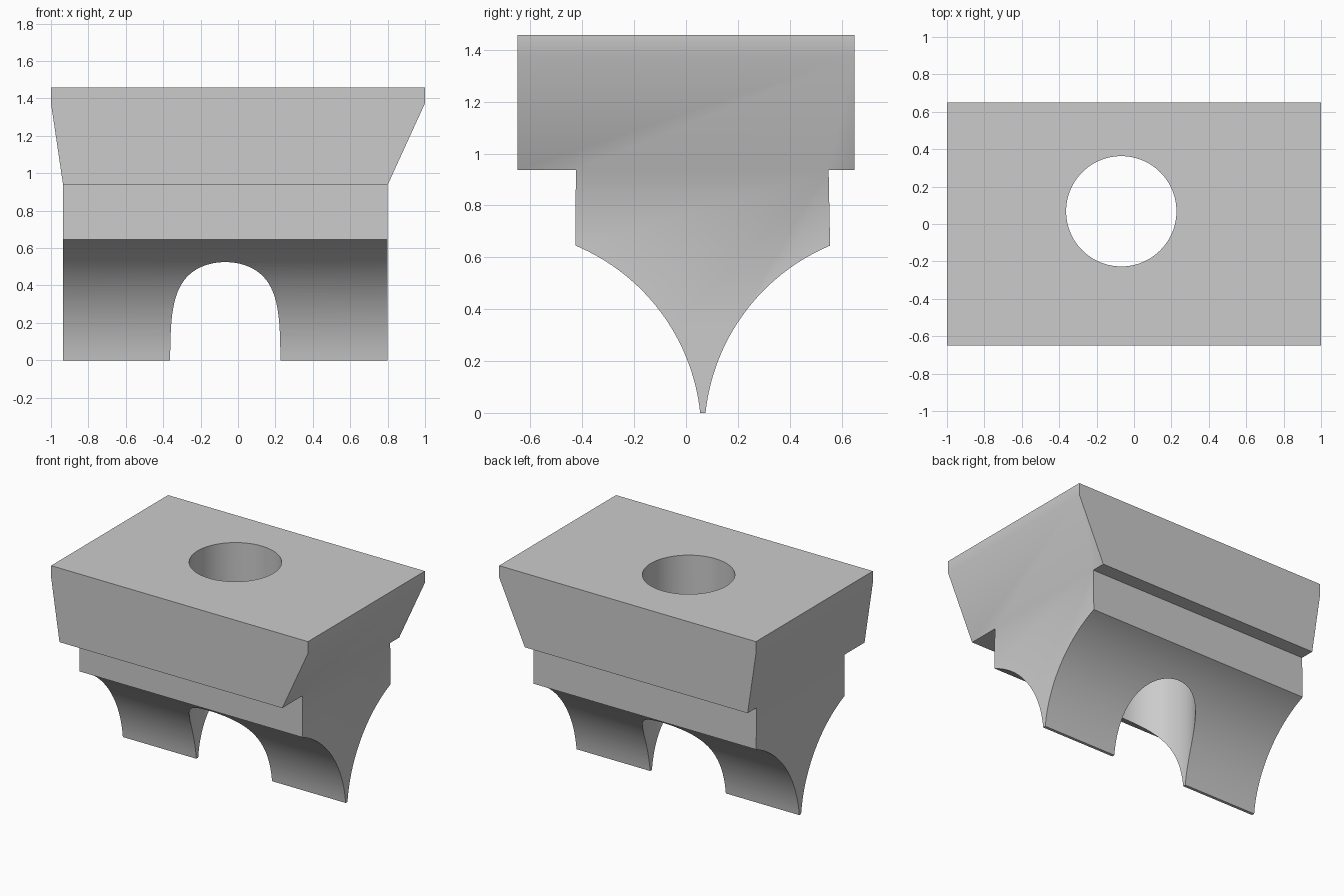
import bpy, bmesh, math
from mathutils import Vector

cube = bpy.data.objects.get("Cube")
if cube:
    bpy.data.objects.remove(cube, do_unlink=True)

grey = bpy.data.materials.new("plain grey")
grey.use_nodes = True
grey.diffuse_color = (0.6, 0.6, 0.6, 1)
grey.node_tree.nodes["Principled BSDF"].inputs["Base Color"].default_value = (0.6, 0.6, 0.6, 1)


def prism(name, points, sweep):
    """Extrude a closed outline of 3D points along a sweep vector."""
    bm = bmesh.new()
    face = bm.faces.new([bm.verts.new(p) for p in points])
    moved = bmesh.ops.extrude_face_region(bm, geom=[face])["geom"]
    verts = [v for v in moved if isinstance(v, bmesh.types.BMVert)]
    bmesh.ops.translate(bm, verts=verts, vec=Vector(sweep))
    bmesh.ops.recalc_face_normals(bm, faces=bm.faces)
    mesh = bpy.data.meshes.new(name)
    bm.to_mesh(mesh)
    bm.free()
    mesh.materials.append(grey)
    obj = bpy.data.objects.new(name, mesh)
    bpy.context.collection.objects.link(obj)
    return obj


def cut(obj, tool, operation):
    """Apply a boolean with a helper, then discard the helper."""
    tool.hide_render = True
    mod = obj.modifiers.new(tool.name, 'BOOLEAN')
    mod.operation = operation
    mod.solver = 'EXACT'
    mod.object = tool
    bpy.context.view_layer.objects.active = obj
    bpy.ops.object.modifier_apply(modifier=mod.name)
    bpy.data.objects.remove(tool, do_unlink=True)


# Stepped block narrowing to a thin foot between two concave arcs
TOP, STEP, SHOULDER = 1.458, 0.937, 0.645
MID = 0.065
ARC_Y, ARC_Z, ARC_R = 0.795, -0.083, 0.789
STEPS = 32
arc = []
for i in range(STEPS + 1):
    a0 = math.asin(-ARC_Z / ARC_R)
    a1 = math.asin((SHOULDER - ARC_Z) / ARC_R)
    a = a0 + (a1 - a0) * i / STEPS
    arc.append((ARC_Y - ARC_R * math.cos(a), ARC_Z + ARC_R * math.sin(a)))

right_arc = [(MID + d, z) for d, z in arc]
left_arc = [(MID - d, z) for d, z in reversed(arc)]
upper = [(0.55, STEP), (0.65, STEP), (0.65, TOP),
         (-0.65, TOP), (-0.65, STEP), (-0.425, STEP)]
outline = right_arc + upper + left_arc
block = prism("clamp_block", [(-1.5, y, z) for y, z in outline], (3, 0, 0))

# Side envelope with unequal flares under the top edge
RIM = 1.375
ends = [(-0.935, -1), (0.8, -1), (0.8, STEP), (1, RIM),
        (1, 2), (-1, 2), (-1, RIM), (-0.935, STEP)]
cut(block, prism("side_envelope", [(x, -1, z) for x, z in ends], (0, 2, 0)), 'INTERSECT')

# Vertical through hole
SIDES, RADIUS = 96, 0.295
circle = [(-0.068 + RADIUS * math.cos(math.tau * i / SIDES),
           0.068 + RADIUS * math.sin(math.tau * i / SIDES), -1) for i in range(SIDES)]
cut(block, prism("hole_cutter", circle, (0, 0, 3)), 'DIFFERENCE')

# Smooth the curves, keep hard edges
bpy.ops.object.select_all(action='DESELECT')
block.select_set(True)
bpy.context.view_layer.objects.active = block
bpy.ops.object.shade_smooth_by_angle(angle=math.radians(30))
